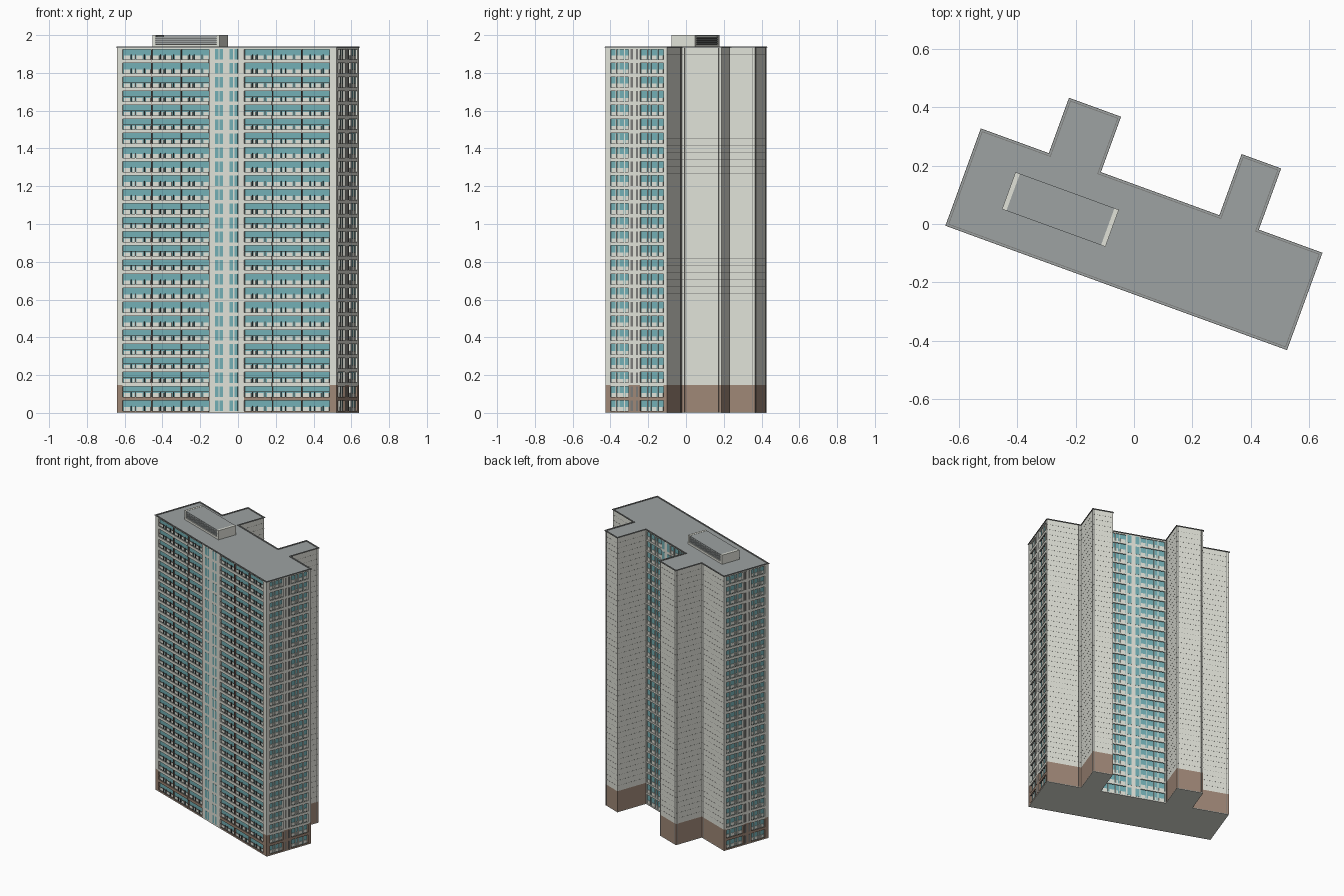
import bpy
import bmesh
from math import radians

if "Cube" in bpy.data.objects:
    bpy.data.objects.remove(bpy.data.objects["Cube"], do_unlink=True)


def material(name, r, g, b):
    m = bpy.data.materials.new(name)
    m.use_nodes = True
    m.diffuse_color = (r, g, b, 1)
    m.node_tree.nodes["Principled BSDF"].inputs["Base Color"].default_value = (r, g, b, 1)
    return m


WALL = material("pale wall", 0.75, 0.76, 0.69)
GLASS = material("teal glass", 0.17, 0.43, 0.46)
DARK = material("dark metal", 0.07, 0.07, 0.07)
BRICK = material("brown base", 0.35, 0.245, 0.185)
ROOF = material("roof grey", 0.34, 0.365, 0.365)
TRIM = material("brown trim", 0.22, 0.14, 0.12)
JOINT = material("wall joint", 0.20, 0.20, 0.19)

# Overall sizes, in the building's own turned frame
LENGTH, DEPTH, TOP = 1.236, 0.345, 1.935
FLOORS = 26
H = TOP / FLOORS
BASE = 2 * H
REC = 0.022

# Footprint, anticlockwise from the front corner
PLAN = [(0, 0), (LENGTH, 0), (LENGTH, DEPTH), (1.004, DEPTH), (1.004, 0.568),
        (0.870, 0.568), (0.870, DEPTH), (0.428, DEPTH), (0.428, 0.547),
        (0.248, 0.547), (0.248, DEPTH), (0, DEPTH)]
CORNERS = [(-1, -1, -1), (1, -1, -1), (1, 1, -1), (-1, 1, -1),
           (-1, -1, 1), (1, -1, 1), (1, 1, 1), (-1, 1, 1)]
SIDES = [(0, 3, 2, 1), (4, 5, 6, 7), (0, 1, 5, 4), (1, 2, 6, 5), (2, 3, 7, 6), (3, 0, 4, 7)]


def place(name, mesh, mats):
    for m in mats:
        mesh.materials.append(m)
    ob = bpy.data.objects.new(name, mesh)
    ob.location = (-0.64, -0.003, 0)
    ob.rotation_euler.z = radians(-20)
    bpy.context.scene.collection.objects.link(ob)
    return ob


class Boxes:
    """Collects boxes of several colours into one part."""

    def __init__(self):
        self.verts, self.faces, self.ids, self.mats = [], [], [], []

    def add(self, a, b, mat):
        lo = [min(p) for p in zip(a, b)]
        hi = [max(p) for p in zip(a, b)]
        n = len(self.verts)
        for c in CORNERS:
            self.verts.append([hi[i] if c[i] > 0 else lo[i] for i in range(3)])
        self.faces += [[n + i for i in f] for f in SIDES]
        if mat not in self.mats:
            self.mats.append(mat)
        self.ids += [self.mats.index(mat)] * len(SIDES)

    def build(self, name):
        me = bpy.data.meshes.new(name)
        me.from_pydata(self.verts, [], self.faces)
        me.polygons.foreach_set("material_index", self.ids)
        return place(name, me, self.mats)


def prism(name, outline, z0, z1, mat):
    bm = bmesh.new()
    f = bm.faces.new([bm.verts.new((x, y, z0)) for x, y in outline])
    ext = bmesh.ops.extrude_face_region(bm, geom=[f], use_keep_orig=True)
    for v in ext["geom"]:
        if isinstance(v, bmesh.types.BMVert):
            v.co.z = z1
    bmesh.ops.recalc_face_normals(bm, faces=bm.faces[:])
    me = bpy.data.meshes.new(name)
    bm.to_mesh(me)
    bm.free()
    return place(name, me, [mat])


# Core, set back behind the four glazed fronts
core = list(PLAN)
core[0], core[1] = (REC, REC), (LENGTH - REC, REC)
core[2], core[-1] = (LENGTH - REC, DEPTH), (REC, DEPTH)
core[6], core[7] = (0.870, DEPTH - REC), (0.428, DEPTH - REC)
prism("base_core", core, 0.004, BASE, BRICK)
prism("tower_core", core, BASE, TOP - 0.01, WALL)
prism("ground_slab", PLAN, 0, 0.004, WALL)
prism("roof_slab", PLAN, TOP - 0.002, TOP, ROOF)
prism("roof_edge", PLAN, TOP - 0.01, TOP - 0.002, WALL)


def facade(name, origin, along, inward, segments, low=BRICK, glass=0.012,
           post=DARK, edge=(0.008, 0.011)):
    """Glazed front made of wall strips, dividers, slot windows and bays."""
    part = Boxes()

    def box(s0, s1, d0, d1, z0, z1, mat):
        def pt(s, d, z):
            return [origin[i] + s * along[i] + d * inward[i] for i in range(2)] + [z]
        part.add(pt(s0, d0, z0), pt(s1, d1, z1), mat)

    for kind, s0, s1 in segments:
        w = s1 - s0
        if kind in ("wall", "plain"):
            box(s0, s1, 0, REC, 0.004, BASE, low if kind == "wall" else WALL)
            box(s0, s1, 0, REC, BASE, TOP - 0.002, WALL)
        elif kind == "divider":
            box(s0, s1, 0.001, REC, 0.004, BASE, low)
            box(s0, s1, 0.001, REC, BASE, TOP - 0.002, TRIM)
        elif kind in ("slot", "vent"):
            for f in range(FLOORS):
                box(s0, s1, -0.001, 0.004, f * H + 0.010, f * H + 0.066,
                    GLASS if kind == "slot" else JOINT)
        else:
            box(s0, s1, glass, REC, 0.004, TOP - 0.002, GLASS)
            for f in range(FLOORS + 1):
                # Floor edge, balcony floor, rail, low panels and posts
                z = f * H
                z0, z1 = max(z - edge[0], 0.004), min(z + edge[1], TOP - 0.002)
                box(s0, s1, 0, 0.004, z0, z1, low if f < 2 else WALL)
                box(s0, s1, 0.004, REC, z0, z1 - 0.003, DARK)
                if f == FLOORS:
                    continue
                if post == DARK:
                    box(s0, s1, 0.001, 0.003, z + 0.036, z + 0.0375, TRIM)
                for t in (0.27, 0.43, 0.73):
                    box(s0 + t * w, s0 + t * w + 0.004, glass - 0.006, glass,
                        z1, z + (0.036 if post == DARK else 0.066), post)
                for t0, t1 in ((0.03, 0.24), (0.33, 0.40), (0.48, 0.68), (0.80, 0.97)):
                    box(s0 + t0 * w, s0 + t1 * w, glass - 0.003, glass, z1, z + 0.031, WALL)
    return part.build(name)


front = [("wall", 0, 0.03), ("bay", 0.03, 0.191), ("divider", 0.191, 0.195),
         ("bay", 0.195, 0.356), ("divider", 0.356, 0.36), ("bay", 0.36, 0.516),
         ("divider", 0.516, 0.521), ("plain", 0.521, 0.715),
         ("bay", 0.715, 0.871), ("divider", 0.871, 0.875), ("bay", 0.875, 1.035),
         ("divider", 1.035, 1.039), ("bay", 1.039, 1.196), ("divider", 1.196, 1.2),
         ("wall", 1.2, LENGTH)]
front += [("slot", s, s + 0.019) for s in (0.553, 0.577, 0.633, 0.661)]
facade("front_facade", (0, 0), (1, 0), (0, 1), front)

end = [("wall", REC, 0.027), ("bay", 0.027, 0.13), ("wall", 0.13, 0.195),
       ("bay", 0.195, 0.325), ("wall", 0.325, DEPTH),
       ("vent", 0.142, 0.154), ("vent", 0.172, 0.184)]
facade("right_end_facade", (0, 0), (0, 1), (1, 0), end, post=WALL)
facade("left_end_facade", (LENGTH, 0), (0, 1), (-1, 0), end, post=WALL)

back = [("wall", 0, 0.008), ("bay", 0.008, 0.172), ("wall", 0.172, 0.270),
        ("bay", 0.270, 0.434), ("wall", 0.434, 0.442),
        ("slot", 0.180, 0.208), ("slot", 0.234, 0.262)]
facade("back_facade", (0.428, DEPTH), (1, 0), (0, -1), back,
       low=WALL, glass=0.006, post=WALL, edge=(0.004, 0.008))


# Fine joints on the blank walls, coping along the roof edge
def edge_box(part, a, b, r, z0, z1, mat):
    part.add((min(a[0], b[0]) - r, min(a[1], b[1]) - r, z0),
             (max(a[0], b[0]) + r, max(a[1], b[1]) + r, z1), mat)


joints, coping = Boxes(), Boxes()
for i, a in enumerate(PLAN):
    b = PLAN[(i + 1) % len(PLAN)]
    edge_box(coping, a, b, 0.005, TOP - 0.001, TOP + 0.003, JOINT)
    edge_box(coping, a, b, 0.0025, TOP + 0.003, TOP + 0.005, ROOF)
    if i in (0, 1, 6, len(PLAN) - 1):
        continue
    for k in range(5, 2 * FLOORS):
        edge_box(joints, a, b, 0.0005, k * H / 2, k * H / 2 + 0.0009, JOINT)
    for t in (0.07, 0.93):
        p = [a[j] + t * (b[j] - a[j]) for j in range(2)]
        edge_box(joints, p, p, 0.001, 0.004, TOP - 0.002, JOINT)
joints.build("wall_joints")
coping.build("roof_coping")

# Rooftop plant room with louvred long sides
U0, U1, V0, V1 = 0.158, 0.535, 0.115, 0.250
plant = Boxes()
plant.add((U0 + 0.015, V0 + 0.008, TOP), (U1 - 0.015, V1 - 0.008, 1.99), DARK)
for u in (U0, U1 - 0.016):
    plant.add((u, V0, TOP), (u + 0.016, V1, 2.0), WALL)
plant.add((U0 + 0.016, V0, 1.994), (U1 - 0.016, V1, 1.999), ROOF)
plant.add((U0 + 0.016, V0, TOP), (U1 - 0.016, V1, 1.95), WALL)
for k in range(4):
    z = 1.952 + k * 0.0105
    plant.add((U0 + 0.016, V0 + 0.002, z), (U1 - 0.016, V1 - 0.002, z + 0.008), ROOF)
plant.build("roof_plant_room")
